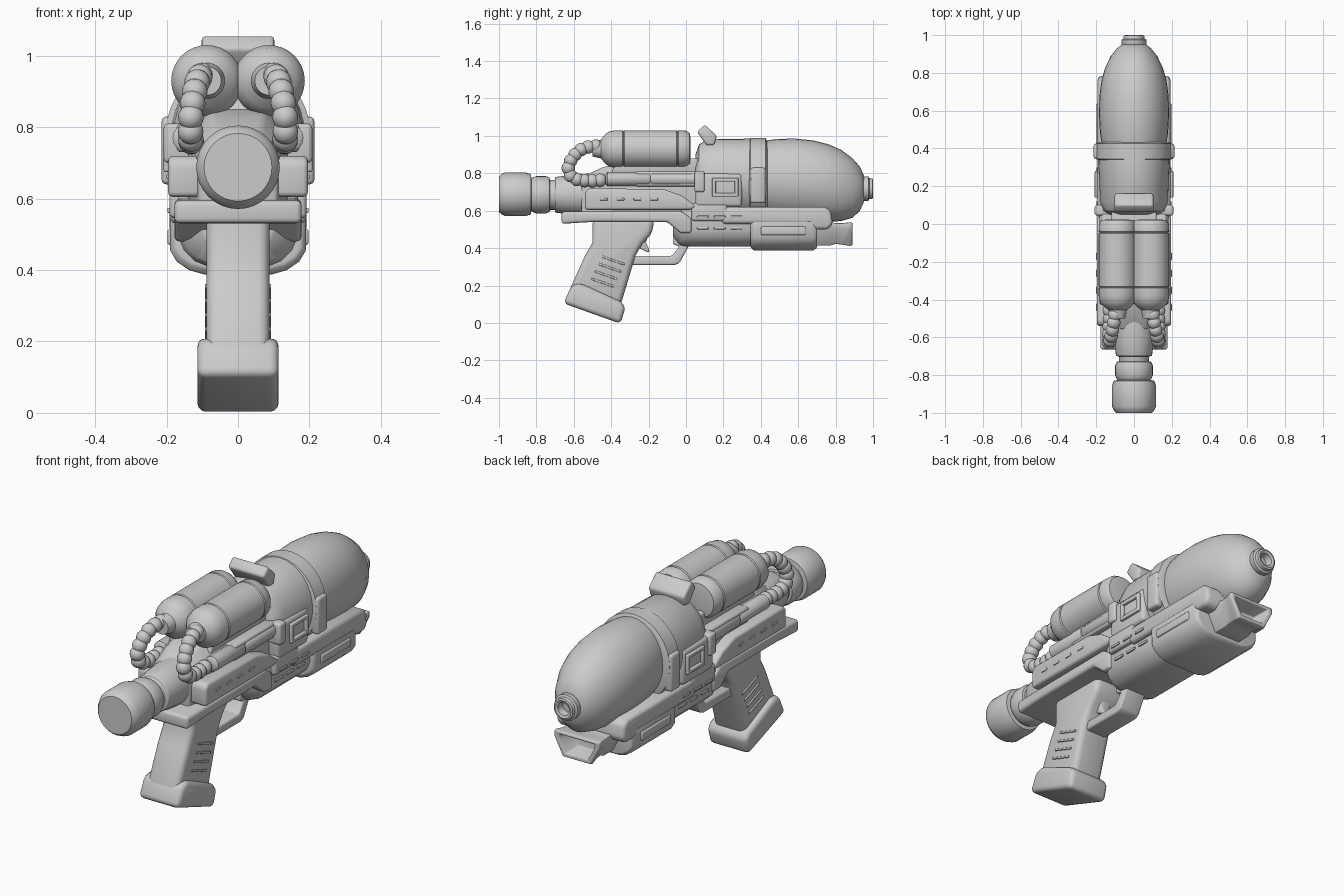
import bpy, bmesh, math
from mathutils import Vector

CIRCLE = [(math.cos(i * math.tau / 32), math.sin(i * math.tau / 32)) for i in range(32)]
HULL = [(1, 1), (1, -.15), (.9, -.55), (.72, -.85), (.5, -1), (-.5, -1), (-.72, -.85), (-.9, -.55), (-1, -.15), (-1, 1)]
FUNNEL = [(1, .9), (1, .45), (.62, -.95), (-.62, -.95), (-1, .45), (-1, .9)]
BODY = [(.55, 1), (1, .55), (1, -1), (-1, -1), (-1, .55), (-.55, 1)]


def finish(name, bm, bevel=0.0, mirror=False):
    bmesh.ops.recalc_face_normals(bm, faces=bm.faces[:])
    if bevel:
        edges = [e for e in bm.edges if len(e.link_faces) == 2 and e.calc_face_angle(0) > math.radians(33)]
        bmesh.ops.bevel(bm, geom=edges, offset=bevel, segments=3, profile=.5, affect='EDGES', clamp_overlap=True)
    me = bpy.data.meshes.new(name)
    bm.to_mesh(me)
    bm.free()
    ob = bpy.data.objects.new(name, me)
    bpy.context.collection.objects.link(ob)
    bpy.ops.object.select_all(action='DESELECT')
    ob.select_set(True)
    bpy.context.view_layer.objects.active = ob
    bpy.ops.object.shade_smooth_by_angle(angle=math.radians(38))
    if mirror:
        ob.modifiers.new("Mirror", 'MIRROR').use_mirror_merge = False
    return ob


def prism(name, pts, x0, x1, bevel=.012, mirror=False):
    """Extrude a (y, z) side profile from x0 to x1."""
    bm = bmesh.new()
    a = [bm.verts.new((x0, y, z)) for y, z in pts]
    b = [bm.verts.new((x1, y, z)) for y, z in pts]
    bm.faces.new(a)
    bm.faces.new(b)
    for i in range(len(pts)):
        j = (i + 1) % len(pts)
        bm.faces.new((a[i], a[j], b[j], b[i]))
    return finish(name, bm, bevel, mirror)


def box(name, y0, y1, z0, z1, x0, x1, bevel=.012, mirror=False):
    return prism(name, [(y0, z0), (y0, z1), (y1, z1), (y1, z0)], x0, x1, bevel, mirror)


def loft(name, sections, outline=CIRCLE, cx=0, bevel=0.0, mirror=False):
    """Skin outlines along y; each section is (y, half width, z low, z high)."""
    bm = bmesh.new()
    rings = [[bm.verts.new((cx + u * w, y, (lo + hi) / 2 + v * (hi - lo) / 2)) for u, v in outline]
             for y, w, lo, hi in sections]
    for r, s in zip(rings, rings[1:]):
        for i in range(len(r)):
            j = (i + 1) % len(r)
            bm.faces.new((r[i], r[j], s[j], s[i]))
    bm.faces.new(rings[0])
    bm.faces.new(rings[-1])
    return finish(name, bm, bevel, mirror)


def lathe(name, profile, z, cx=0, bevel=0.0, mirror=False):
    return loft(name, [(y, r, z - r, z + r) for y, r in profile], cx=cx, bevel=bevel, mirror=mirror)


# rear cap and stepped neck
lathe("rear_cap", [(-1, .095), (-.985, .108), (-.965, .117), (-.86, .117), (-.83, .108), (-.825, .08)], .688)
lathe("rear_ring", [(-.835, .08), (-.82, .092), (-.80, .1), (-.75, .1), (-.73, .092), (-.725, .07)], .685)
lathe("rear_neck", [(-.84, .08), (-.70, .08), (-.70, .095), (-.62, .105), (-.45, .12)], .685, bevel=.006)

# receiver
loft("receiver", [(-.56, .11, .56, .78), (-.45, .13, .55, .83), (-.38, .14, .55, .85), (.1, .14, .55, .85)], BODY, bevel=.012)
prism("lower_rail", [(-.665, .53), (-.665, .595), (-.03, .6), (.03, .56), (.03, .48), (-.03, .48), (-.1, .54), (-.5, .54)],
      -.178, .178, .015)
prism("side_pod", [(-.54, .605), (-.54, .7), (-.52, .72), (-.12, .715), (-.02, .68), (.06, .62), (.02, .605)],
      .1, .196, .018, True)
lathe("side_tube", [(-.43, .025), (-.42, .038), (-.20, .038), (-.19, .032), (-.18, .038), (.06, .038)], .77, .145, mirror=True)
box("side_upper_block", -.27, .06, .73, .81, .1, .172, .012, True)
for k in range(4):
    box("pod_vent", -.46 + k * .09, -.42 + k * .09, .655, .668, .19, .2, .003, True)

# twin pressure tanks with end rings
lathe("pressure_tank", [(-.5, .04), (-.455, .05), (-.435, .075), (-.415, .092), (-.38, .1), (-.34, .1), (-.335, .095),
                        (-.33, .1), (-.05, .1), (-.045, .095), (-.04, .1), (0, .098), (.02, .085), (.025, .05)],
      .93, .087, mirror=True)
prism("tank_cradle", [(-.4, .8), (-.36, .88), (.08, .88), (.08, .8)], -.12, .12)

# ribbed hoses: beads strung along a path
path = [Vector(p) for p in [(.095, -.44, .945), (.105, -.51, .945), (.115, -.565, .925), (.125, -.61, .885), (.132, -.63, .83),
                            (.133, -.615, .78), (.132, -.57, .762), (.13, -.5, .76), (.13, -.43, .765)]]
bm = bmesh.new()
step, left = .042, 0
for p, q in zip(path, path[1:]):
    d = (q - p).length
    while left <= d:
        c = p.lerp(q, left / d)
        ball = bmesh.ops.create_uvsphere(bm, u_segments=16, v_segments=10, radius=.036)
        bmesh.ops.translate(bm, verts=ball["verts"], vec=c)
        left += step
    left -= d
finish("hose", bm, mirror=True)

# water tank, its collar and the clamp band
loft("tank_collar", [(.05, .14, .6, .9), (.07, .165, .58, .955), (.12, .182, .56, .983), (.33, .188, .56, .985), (.42, .188, .56, .985)])
loft("clamp_band", [(.335, .18, .57, .97), (.345, .205, .55, .988), (.425, .205, .55, .988), (.435, .18, .57, .97)])
box("clamp_latch", .345, .425, .64, .83, .17, .214, .014, True)
lathe_pts = [(.43, .172, .57, .975), (.48, .18, .558, .983), (.58, .186, .548, .986), (.68, .183, .542, .976), (.76, .172, .54, .956),
             (.83, .152, .545, .925), (.89, .122, .562, .88), (.93, .09, .60, .835), (.95, .065, .645, .79), (.955, .03, .68, .75)]
loft("water_tank", lathe_pts)
lathe("tank_plug", [(.93, .055), (.95, .066), (.975, .066), (.98, .056), (.997, .054), (1, .045), (.995, .033), (.96, .028)], .718)

# side plates with a framed window
box("collar_plate", .05, .3, .62, .80, .12, .194, .02, True)
box("rear_flange", .045, .10, .70, .81, .12, .208, .012, True)
for y0, y1, z0, z1 in [(.14, .28, .755, .775), (.14, .28, .675, .695), (.14, .16, .675, .775), (.26, .28, .675, .775)]:
    box("window_frame", y0, y1, z0, z1, .18, .208, .005, True)
box("lower_plate", .03, .22, .545, .64, .1, .192, .014, True)

# sight
prism("sight_block", [(.06, 1.02), (.10, 1.06), (.165, 1.0), (.15, .95), (.11, .95)], -.102, .102, .012)

# fore-end, pump and outlet
loft("fore_end", [(-.07, .1, .46, .59), (-.03, .15, .415, .6), (0, .168, .41, .61), (.37, .168, .41, .61)], HULL, bevel=.008)
loft("pump_grip", [(.345, .178, .405, .54), (.36, .19, .388, .545), (.68, .19, .388, .545), (.70, .18, .4, .54)], HULL, bevel=.006)
prism("upper_rail", [(.19, .53), (.19, .62), (.74, .62), (.775, .60), (.785, .53), (.76, .5), (.69, .5), (.66, .53)], -.192, .192, .02)
box("pump_panel", .40, .64, .47, .515, .18, .198, .008, True)
loft("outlet", [(.66, .12, .41, .54), (.77, .12, .41, .545), (.80, .115, .42, .54), (.84, .12, .415, .54), (.875, .13, .408, .545),
                (.89, .125, .412, .542), (.888, .1, .43, .527), (.80, .085, .44, .515)], FUNNEL, bevel=.004)
for z in (.50, .56):
    for k in range(3):
        box("fore_end_vent", .06 + k * .09, .12 + k * .09, z, z + .014, .16, .175 if z < .55 else .198, .003, True)

# grip, base, trigger and guard
prism("grip", [(-.5, .56), (-.5, .43), (-.54, .36), (-.63, .16), (-.36, .06), (-.27, .36), (-.235, .42), (-.18, .48), (-.17, .56)],
      -.088, .088, .03)
prism("grip_base", [(-.655, .105), (-.35, -.004), (-.323, .085), (-.35, .115), (-.565, .213), (-.612, .2)], -.114, .114, .03)
for k in range(4):
    y, z = -.45 - k * .018, .35 - k * .04
    prism("grip_rib", [(y, z), (y, z + .012), (y + .12, z - .03), (y + .12, z - .042)], .08, .093, .003, True)
prism("trigger_guard", [(-.31, .31), (-.06, .31), (-.035, .32), (.02, .42), (-.07, .46), (-.07, .42), (-.035, .41),
                        (-.075, .358), (-.31, .358)], -.06, .06, .01)
prism("trigger", [(-.25, .5), (-.25, .40), (-.2, .375), (-.195, .39), (-.215, .43), (-.19, .5), (-.17, .55), (-.25, .55)], -.03, .03, .008)
